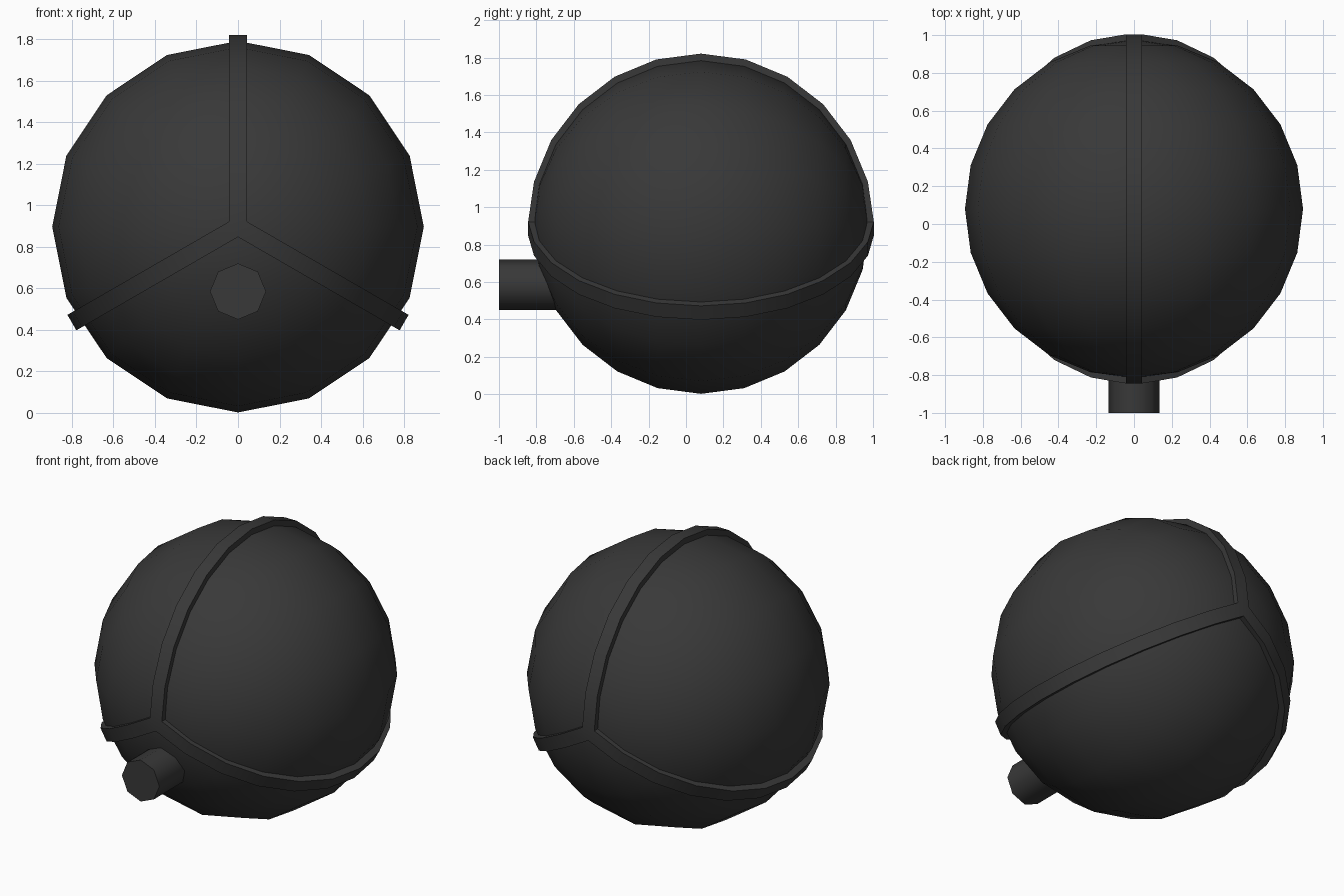
import bpy, bmesh, math
from mathutils import Vector, Matrix

if "Cube" in bpy.data.objects:
    bpy.data.objects.remove(bpy.data.objects["Cube"])

CENTRE = Vector((0, 0.08, 0.897))
R_BALL, R_OUT, R_IN, HALF_W = 0.895, 0.924, 0.86, 0.043

dark = bpy.data.materials.new("charcoal")
dark.diffuse_color = (0.04, 0.04, 0.04, 1)
dark.use_nodes = True
dark.node_tree.nodes["Principled BSDF"].inputs["Base Color"].default_value = dark.diffuse_color


def finish(bm, name, angle):
    bmesh.ops.recalc_face_normals(bm, faces=bm.faces)
    me = bpy.data.meshes.new(name)
    bm.to_mesh(me)
    bm.free()
    me.materials.append(dark)
    ob = bpy.data.objects.new(name, me)
    bpy.context.collection.objects.link(ob)
    bpy.ops.object.select_all(action='DESELECT')
    ob.select_set(True)
    bpy.context.view_layer.objects.active = ob
    bpy.ops.object.shade_smooth_by_angle(angle=math.radians(angle))
    return ob


TO_Y = Matrix.Rotation(math.radians(90), 4, 'X')   # local z axis -> -y

# Ball: poles face front and back
bm = bmesh.new()
bmesh.ops.create_uvsphere(bm, u_segments=16, v_segments=12, radius=R_BALL)
bm.transform(Matrix.Translation(CENTRE) @ TO_Y)
finish(bm, "ball", 40)

# Raised seams: three half rings mitred together at the front and back poles
bm = bmesh.new()
STEPS = 12
for arm in range(3):
    turn = Matrix.Translation(CENTRE) @ Matrix.Rotation(math.radians(120 * arm), 4, 'Y')

    def vert(x, y, z):
        return bm.verts.new(turn @ Vector((x, y, z)))

    rows = []
    for i in range(STEPS + 1):
        a = math.pi * i / STEPS
        row = []
        for r in (R_OUT, R_IN):
            y, z = -r * math.cos(a), r * math.sin(a)
            if i in (0, STEPS):
                z = HALF_W * math.tan(math.radians(30))
            row.append((vert(-HALF_W, y, z), vert(HALF_W, y, z)))
        rows.append(row)
    for (o0, i0), (o1, i1) in zip(rows, rows[1:]):
        bm.faces.new((o0[0], o0[1], o1[1], o1[0]))
        bm.faces.new((i0[0], i0[1], i1[1], i1[0]))
        for s in (0, 1):
            bm.faces.new((o0[s], o1[s], i1[s], i0[s]))
    # flat mitre triangle at each pole
    for row in (rows[0], rows[-1]):
        for k, r in enumerate((R_OUT, R_IN)):
            y = -r if row is rows[0] else r
            bm.faces.new((row[k][0], row[k][1], vert(0, y, 0)))
bmesh.ops.remove_doubles(bm, verts=bm.verts, dist=0.0005)
finish(bm, "seam_bands", 40)

# Stub: eight-sided peg at the lower front
bm = bmesh.new()
bmesh.ops.create_cone(bm, cap_ends=True, segments=8, radius1=0.135, radius2=0.135, depth=0.5)
bm.transform(Matrix.Translation((0, -0.75, 0.585)) @ TO_Y)
finish(bm, "front_peg", 50)
